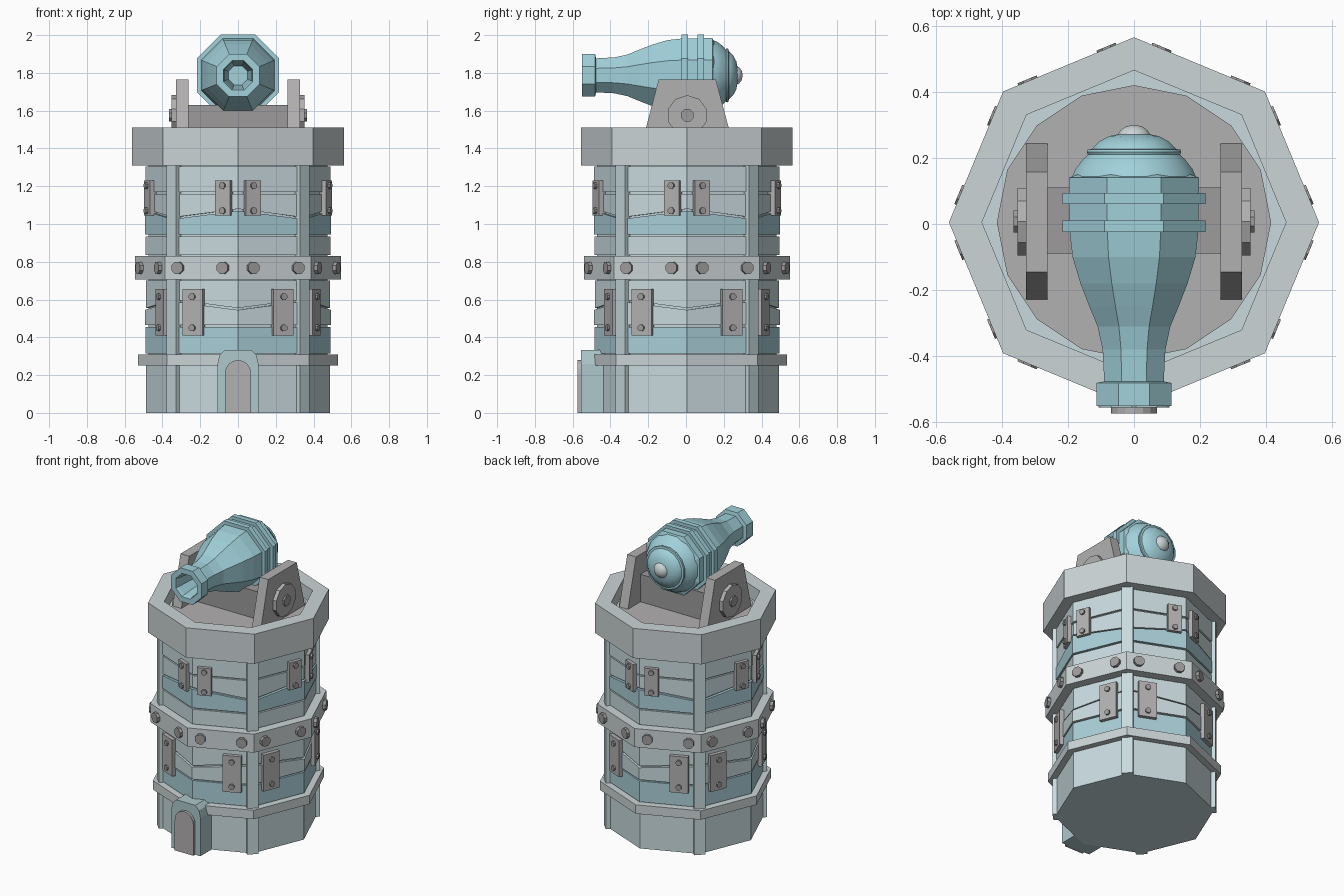
import bpy, bmesh
from math import sin, cos, pi, radians
from mathutils import Vector, Matrix

if "Cube" in bpy.data.objects:
    bpy.data.objects.remove(bpy.data.objects["Cube"])

CY = 0.005      # tower centre in y
AZ = 1.787      # barrel axis height


def material(name, rgb):
    m = bpy.data.materials.new(name)
    m.diffuse_color = (*rgb, 1)
    m.use_nodes = True
    m.node_tree.nodes["Principled BSDF"].inputs["Base Color"].default_value = m.diffuse_color
    return m


PALE = material("pale_blue", (0.58, 0.70, 0.73))
TEAL = material("teal_plank", (0.40, 0.62, 0.68))
STONE = material("rim_stone", (0.60, 0.66, 0.67))
BARREL = material("barrel_blue", (0.36, 0.64, 0.71))
FRAME = material("door_frame", (0.42, 0.58, 0.60))
GREY = material("metal_grey", (0.45, 0.44, 0.44))
DARK = material("dark_grey", (0.34, 0.33, 0.33))


def loft(name, rings, mat=None, closed=False):
    """Skin equal-length loops; cap the ends, or join last to first."""
    bm = bmesh.new()
    loops = [[bm.verts.new(p) for p in r] for r in rings]
    pairs = list(zip(loops, loops[1:]))
    if closed:
        pairs.append((loops[-1], loops[0]))
    else:
        bm.faces.new(loops[0])
        bm.faces.new(loops[-1])
    for a, b in pairs:
        for i in range(len(a)):
            j = (i + 1) % len(a)
            bm.faces.new((a[i], a[j], b[j], b[i]))
    bmesh.ops.recalc_face_normals(bm, faces=bm.faces)
    me = bpy.data.meshes.new(name)
    bm.to_mesh(me)
    bm.free()
    if mat:
        me.materials.append(mat)
    ob = bpy.data.objects.new(name, me)
    bpy.context.collection.objects.link(ob)
    return ob


def pol(r, deg, z):
    return Vector((r * cos(radians(deg)), r * sin(radians(deg)) + CY, z))


def loop(r, z, n=8):
    return [pol(r, 360 * i / n, z) for i in range(n)]


def prism(name, r, z0, z1, mat=None, n=8):
    return loft(name, [loop(r, z0, n), loop(r, z1, n)], mat)


def hoop(name, ro, ri, z0, z1, mat):
    return loft(name, [loop(ro, z0), loop(ro, z1), loop(ri, z1), loop(ri, z0)], mat, True)


def extrude(name, pts, a, b, axis, mat=None):
    """Extrude a 2D outline along x (outline y,z) or y (outline x,z)."""
    f = (lambda p, d: (d, p[0], p[1])) if axis == 'x' else (lambda p, d: (p[0], d, p[1]))
    return loft(name, [[f(p, d) for p in pts] for d in (a, b)], mat)


def rect(w, h):
    return [(-w / 2, -h / 2), (w / 2, -h / 2), (w / 2, h / 2), (-w / 2, h / 2)]


def circle(r, n=8, c=(0, 0)):
    return [(c[0] + r * cos(2 * pi * (i + .5) / n), c[1] + r * sin(2 * pi * (i + .5) / n)) for i in range(n)]


def turned(name, profile, n, mat):
    """Turn (flat half-width, y) pairs around the barrel axis."""
    k = 1 / cos(pi / n)
    return loft(name, [[(x, y, z + AZ) for x, z in circle(r * k, n)] for r, y in profile], mat)


# Tower shell
prism("tower_core", 0.475, 0.2, 1.42, PALE)
prism("tower_base", 0.487, 0, 0.26, PALE)
hoop("base_trim", 0.53, 0.44, 0.25, 0.31, STONE)
hoop("middle_belt", 0.545, 0.44, 0.705, 0.83, STONE)
hoop("top_rim", 0.56, 0.46, 1.31, 1.51, STONE)
prism("turntable", 0.415, 1.40, 1.445, GREY, 16)

# Wall planks: (bottom mid, bottom edge, top mid, top edge, radius, colour)
G = 0.005
planks = [(.31, .31, .46, .46, .490, TEAL), (.46, .46, .55, .595, .493, PALE),
          (.55, .595, .705, .705, .488, PALE), (.83, .83, .94, .94, .490, PALE),
          (.94, .94, 1.075, 1.03, .493, TEAL), (1.075, 1.03, 1.165, 1.165, .488, PALE),
          (1.165, 1.165, 1.31, 1.31, .491, PALE)]
for q in range(4):
    a = q * 90
    for bm_, be, tm, te, r, mat in planks:
        rings = []
        for d, lo, hi in ((-45, be, te), (0, bm_, tm), (45, be, te)):
            lo, hi = lo + G, hi - G
            rings.append([pol(r, a + d, lo), pol(r, a + d, hi), pol(.46, a + d, hi), pol(.46, a + d, lo)])
        loft("wall_plank", rings, mat)
    # Corner pillar
    M = Matrix.Translation((0, CY, 0)) @ Matrix.Rotation(radians(a + 45), 4, 'Z')
    loft("corner_pillar", [[M @ Vector((x + 0.47, y, z)) for x, y in rect(0.06, 0.07)]
                           for z in (0, 1.31)], PALE)


# Face-mounted plates and bolts, shared meshes (local -y is outward)
def template(name, outline, depth, mat):
    ob = extrude(name, outline, 0.02, -depth, 'y', mat)
    me = ob.data
    bpy.data.objects.remove(ob)
    return me


big_plate = template("lower_plate", rect(0.115, 0.245), 0.024, GREY)
small_plate = template("upper_plate", rect(0.087, 0.185), 0.024, GREY)
small_bolt = template("plate_bolt", circle(0.018), 0.036, DARK)
belt_bolt = template("belt_bolt", circle(0.034), 0.02, DARK)


def mount(me, a, s, R, t, z):
    """Place on the face between mid-wall angle a and the pillar on side s."""
    p = pol(R, a, z).lerp(pol(R, a + 45 * s, z), t)
    ob = bpy.data.objects.new(me.name, me)
    ob.matrix_world = Matrix.Translation(p) @ Matrix.Rotation(radians(a + 22.5 * s + 90), 4, 'Z')
    bpy.context.collection.objects.link(ob)


for a in (0, 90, 180, 270):
    for s in (-1, 1):
        mount(big_plate, a, s, 0.49, 0.67, 0.533)
        mount(small_plate, a, s, 0.49, 0.21, 1.137)
        for z in (0.45, 0.615):
            mount(small_bolt, a, s, 0.49, 0.67, z)
        for z in (1.07, 1.203):
            mount(small_bolt, a, s, 0.49, 0.21, z)
        for t in (0.2, 0.82):
            mount(belt_bolt, a, s, 0.545, t, 0.768)

# Doorway
extrude("door_frame", [(-.108, 0), (.108, 0), (.108, .26), (.098, .305), (.07, .333),
                       (-.07, .333), (-.098, .305), (-.108, .26)], -0.555, -0.42, 'y', FRAME)
arch = [(.07 * cos(pi * i / 8), .205 + .075 * sin(pi * i / 8)) for i in range(9)]
extrude("door_panel", [(-.07, 0), (.07, 0)] + arch, -0.574, -0.5, 'y', GREY)

# Gun cradle
extrude("cradle_beam", [(-.09, 1.43), (.11, 1.43), (.11, 1.63), (-.09, 1.63)], -0.27, 0.27, 'x', DARK)
for s in (-1, 1):
    extrude("cradle_cheek", [(-.235, 1.42), (.25, 1.42), (.158, 1.765), (-.145, 1.765)],
            s * 0.262, s * 0.327, 'x', GREY)
    extrude("pivot_disc", circle(0.107, 10, (.007, 1.575)), s * 0.32, s * 0.352, 'x', GREY)
    extrude("pivot_bolt", circle(0.036, 8, (.007, 1.575)), s * 0.34, s * 0.364, 'x', DARK)

# Barrel with open bore
turned("barrel", [(.05, -.33), (.072, -.53), (.078, -.55), (.113, -.55), (.113, -.481), (.09, -.476),
                  (.095, -.38), (.11, -.31), (.135, -.25), (.162, -.18), (.186, -.10), (.195, -.02),
                  (.197, .14), (.17, .15)], 8, BARREL)
for y in (-0.024, 0.06):
    turned("barrel_band", [(.17, y), (.217, y), (.217, y + .034), (.17, y + .034)], 8, BARREL)

# Rounded breech
breech = turned("breech_dome", [(.19, .135), (.178, .165), (.155, .195), (.13, .217), (.125, .23),
                                (.105, .25), (.075, .266), (.03, .275)], 16, BARREL)
plate = turned("breech_ring", [(.12, .208), (.14, .211), (.143, .218), (.14, .225), (.12, .228)], 16, BARREL)
knob = turned("breech_knob", [(.052, .255), (.05, .268), (.042, .282), (.027, .294), (.008, .299)], 12, STONE)
for ob in (breech, plate, knob):
    bpy.ops.object.select_all(action='DESELECT')
    ob.select_set(True)
    bpy.context.view_layer.objects.active = ob
    bpy.ops.object.shade_smooth_by_angle(angle=radians(40))
